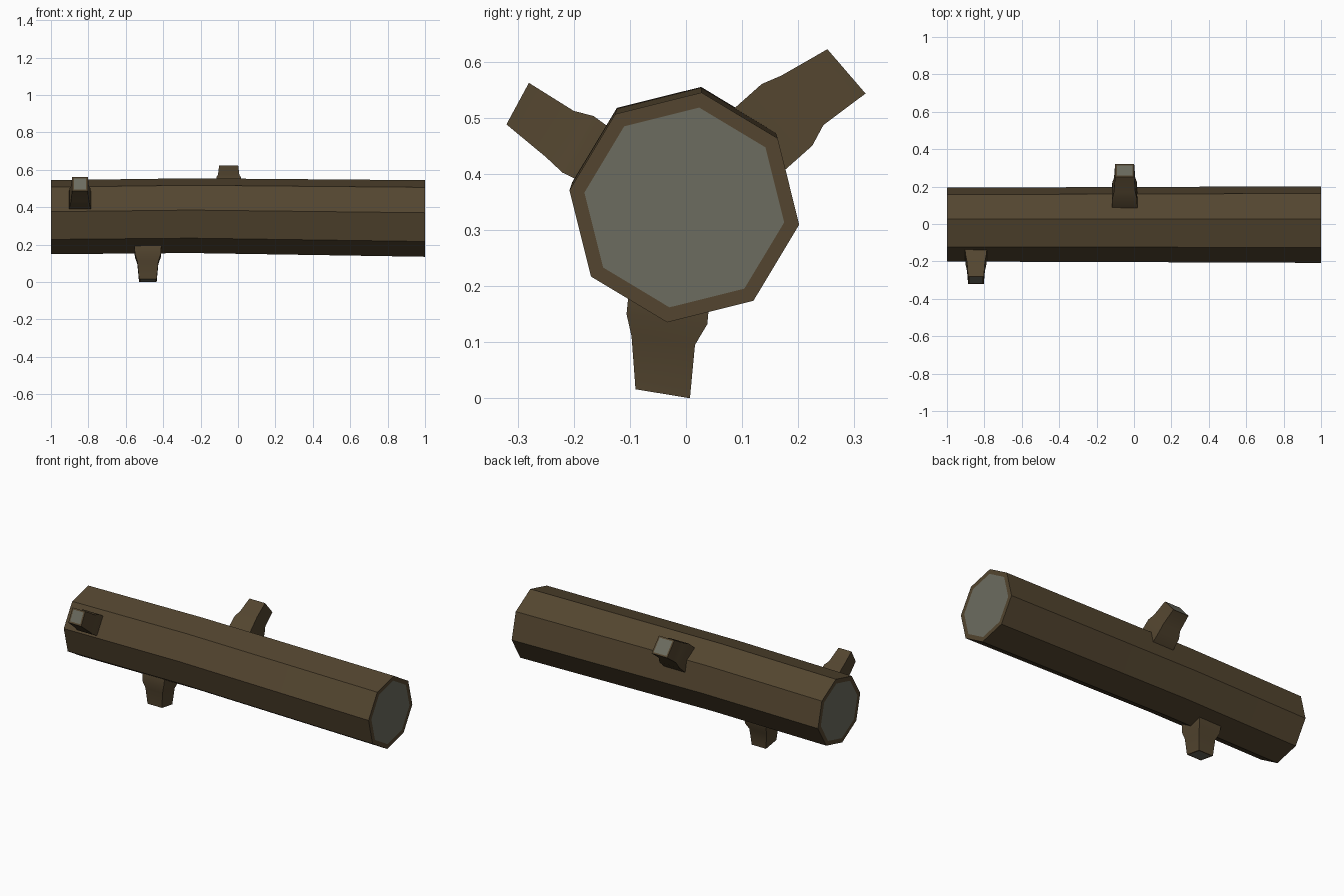
import bpy, bmesh, math
from mathutils import Vector

cube = bpy.data.objects.get("Cube")
if cube:
    bpy.data.objects.remove(cube, do_unlink=True)


def make_material(name, colour):
    mat = bpy.data.materials.new(name)
    mat.use_nodes = True
    mat.diffuse_color = colour
    bsdf = mat.node_tree.nodes["Principled BSDF"]
    bsdf.inputs["Base Color"].default_value = colour
    bsdf.inputs["Roughness"].default_value = 0.9
    return mat


bark = make_material("bark brown", (0.087, 0.060, 0.029, 1))
wood = make_material("cut wood grey", (0.150, 0.150, 0.116, 1))


def loft(name, rings, cut_ends, rim):
    """Skin a list of rings; the ends listed in cut_ends get an inset wood face."""
    bm = bmesh.new()
    loops = [[bm.verts.new(p) for p in ring] for ring in rings]
    n = len(loops[0])
    for a, b in zip(loops, loops[1:]):
        for i in range(n):
            j = (i + 1) % n
            bm.faces.new((a[i], a[j], b[j], b[i]))
    caps = {0: bm.faces.new(loops[0]), -1: bm.faces.new(loops[-1])}
    bmesh.ops.recalc_face_normals(bm, faces=bm.faces)
    for end in cut_ends:
        bmesh.ops.inset_individual(bm, faces=[caps[end]], thickness=rim)
        caps[end].material_index = 1
    mesh = bpy.data.meshes.new(name)
    bm.to_mesh(mesh)
    bm.free()
    mesh.materials.append(bark)
    mesh.materials.append(wood)
    obj = bpy.data.objects.new(name, mesh)
    bpy.context.collection.objects.link(obj)
    bpy.ops.object.select_all(action='DESELECT')
    obj.select_set(True)
    bpy.context.view_layer.objects.active = obj
    bpy.ops.object.shade_smooth_by_angle(angle=math.radians(30))
    return obj


def octagon(x, z, radius):
    angles = [math.radians(-8.5 + 45 * k) for k in range(8)]
    return [(x, -0.003 + radius * math.cos(a), z + radius * math.sin(a)) for a in angles]


# Trunk: eight sides with a slight bend
loft("log_trunk", [octagon(-1, 0.347, 0.2), octagon(-0.25, 0.355, 0.202),
                   octagon(1, 0.34, 0.207)], (0, -1), 0.027)


def stub(name, x, half_widths, pairs):
    """Four-sided branch; pairs give its two side outlines (y, z) from tip to root."""
    rings = []
    for h, (y1, z1, y2, z2) in zip(half_widths, pairs):
        rings.append([Vector(p) for p in ((x - h, y1, z1), (x + h, y1, z1),
                                          (x + h, y2, z2), (x - h, y2, z2))])
    # Bury the root inside the trunk
    centre = sum(rings[-1], Vector()) / 4
    inward = (Vector((x, 0, 0.35)) - centre) * 0.3
    rings.append([p + inward for p in rings[-1]])
    loft(name, rings, (0,), 0.013)


# Cut branch stubs
stub("back_branch", -0.05, (0.051, 0.057, 0.066, 0.068),
     [(0.252, 0.622, 0.320, 0.543), (0.170, 0.575, 0.245, 0.487),
      (0.135, 0.560, 0.225, 0.450), (0.090, 0.520, 0.180, 0.410)])
stub("front_branch", -0.845, (0.042, 0.048, 0.055, 0.058),
     [(-0.280, 0.562, -0.320, 0.488), (-0.200, 0.512, -0.250, 0.430),
      (-0.165, 0.503, -0.220, 0.402), (-0.140, 0.485, -0.195, 0.390)])
stub("lower_branch", -0.482, (0.047, 0.056, 0.069, 0.072),
     [(-0.090, 0.016, 0.007, 0.000), (-0.097, 0.110, 0.016, 0.095),
      (-0.106, 0.150, 0.038, 0.132), (-0.102, 0.190, 0.041, 0.165)])
